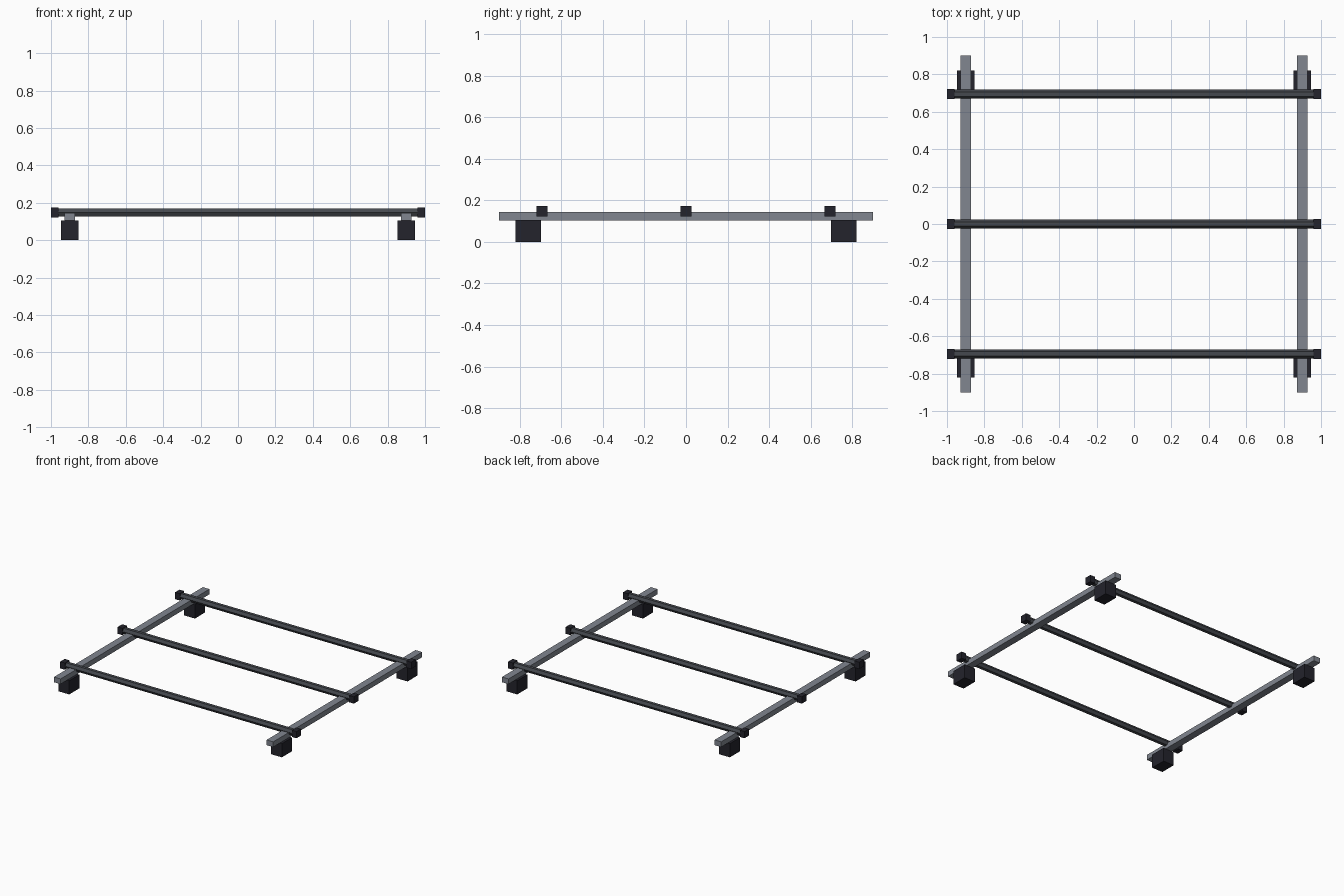
import bpy
import math

cube = bpy.data.objects.get("Cube")
if cube:
    bpy.data.objects.remove(cube, do_unlink=True)


def material(name, rgb):
    mat = bpy.data.materials.new(name)
    mat.use_nodes = True
    mat.diffuse_color = (*rgb, 1)
    mat.node_tree.nodes["Principled BSDF"].inputs["Base Color"].default_value = (*rgb, 1)
    return mat


STEEL = material("grey steel", (0.22, 0.24, 0.28))
DARK_STEEL = material("dark steel", (0.06, 0.066, 0.077))
RUBBER = material("black rubber", (0.017, 0.017, 0.025))


def finish(name, mat):
    obj = bpy.context.object
    obj.name = name
    obj.data.materials.append(mat)
    return obj


def box(name, centre, size, mat):
    bpy.ops.mesh.primitive_cube_add(size=1, location=centre)
    obj = finish(name, mat)
    obj.scale = size
    return obj


def hex_bar(name, centre, radius, length, mat):
    # Six-sided bar along x with a ridge on top
    bpy.ops.mesh.primitive_cylinder_add(vertices=6, radius=radius, depth=length,
                                        location=centre, rotation=(0, math.pi / 2, 0))
    return finish(name, mat)


RAIL_X = 0.9
BAR_Z = 0.148

# Side rails, each standing on two feet
for side, sx in (("left", 1), ("right", -1)):
    box(f"{side}_rail", (sx * RAIL_X, 0, 0.124), (0.056, 1.8, 0.04), STEEL)
    for end, sy in (("front", -1), ("back", 1)):
        box(f"{end}_{side}_foot", (sx * RAIL_X, sy * 0.76, 0.0525),
            (0.092, 0.122, 0.105), RUBBER)

# Crossbars with square end caps
for place, y in (("front", -0.694), ("middle", 0), ("back", 0.694)):
    hex_bar(f"{place}_crossbar", (0, y, BAR_Z), 0.024, 1.94, DARK_STEEL)
    for side, sx in (("left", 1), ("right", -1)):
        box(f"{place}_{side}_end_cap", (sx * 0.98, y, BAR_Z), (0.04, 0.054, 0.052), RUBBER)
